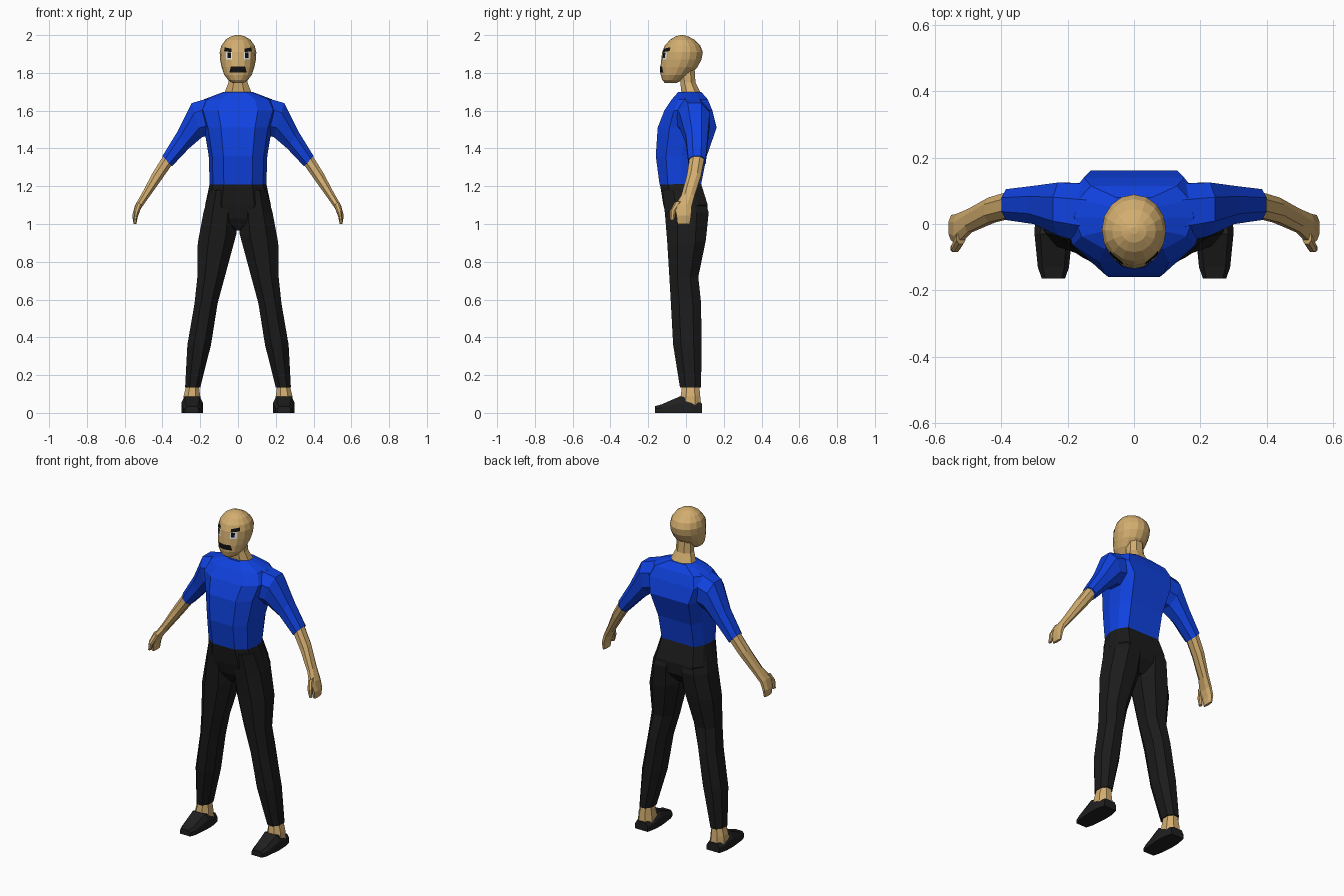
import bpy, bmesh, math
from mathutils import Vector
from mathutils.bvhtree import BVHTree

if "Cube" in bpy.data.objects:
    bpy.data.objects.remove(bpy.data.objects["Cube"])


def material(name, r, g, b):
    m = bpy.data.materials.new(name)
    m.use_nodes = True
    m.diffuse_color = (r, g, b, 1)
    bsdf = m.node_tree.nodes["Principled BSDF"]
    bsdf.inputs["Base Color"].default_value = (r, g, b, 1)
    bsdf.inputs["Roughness"].default_value = 0.9
    return m


SKIN = material("skin", 0.65, 0.42, 0.16)
SHIRT = material("blue shirt", 0.005, 0.055, 0.75)
TROUSERS = material("charcoal trousers", 0.011, 0.011, 0.011)
SHOE = material("dark shoe", 0.014, 0.014, 0.014)
BLACK = material("black", 0.006, 0.006, 0.006)
WHITE = material("eye white", 0.8, 0.8, 0.8)


def finish(name, bm, mat, mirror=False):
    mesh = bpy.data.meshes.new(name)
    bm.to_mesh(mesh)
    bm.free()
    mesh.materials.append(mat)
    ob = bpy.data.objects.new(name, mesh)
    bpy.context.collection.objects.link(ob)
    if mirror:
        ob.modifiers.new("Mirror", 'MIRROR')
    return ob


def skin(name, rings, mat, mirror=False):
    """Bridge successive rings of points and close both ends."""
    bm = bmesh.new()
    loops = [[bm.verts.new(p) for p in ring] for ring in rings]
    for lo, hi in zip(loops, loops[1:]):
        n = len(lo)
        for i in range(n):
            j = (i + 1) % n
            bm.faces.new((lo[i], lo[j], hi[j], hi[i]))
    bm.faces.new(loops[0])
    bm.faces.new(loops[-1])
    bmesh.ops.recalc_face_normals(bm, faces=bm.faces)
    return finish(name, bm, mat, mirror)


def section(a, b, front, back, shape):
    """Fit a unit outline between side points a and b (x, z) and two depths."""
    pts = []
    for u, v in shape:
        t, s = (u + 1) / 2, (v + 1) / 2
        pts.append((a[0] + (b[0] - a[0]) * t, front + (back - front) * s,
                    a[1] + (b[1] - a[1]) * t))
    return pts


def upright(rows, shape):
    return [section((-w, z), (w, z), f, b, shape) for z, w, f, b in rows]


def limb(rows, shape):
    return [section(a, b, f, k, shape) for a, b, f, k in rows]


def circle(n):
    return [(math.cos(math.tau * i / n), math.sin(math.tau * i / n)) for i in range(n)]


def both(half):
    return half + [(-u, v) for u, v in reversed(half)]


OCT = both([(0.45, -1), (1, -0.45), (1, 0.45), (0.45, 1)])
CHEST = both([(0.5, -1), (0.88, -0.6), (1, 0), (0.94, 0.55), (0.72, 1)])

# Torso and shirt sleeves
skin("shirt_body", upright([
    (1.21, 0.15, -0.14, 0.08), (1.36, 0.155, -0.16, 0.11),
    (1.51, 0.18, -0.15, 0.162), (1.6, 0.21, -0.115, 0.14),
    (1.66, 0.18, -0.075, 0.115), (1.7, 0.075, -0.04, 0.08)], CHEST), SHIRT)
skin("sleeves", limb([
    ((0.1, 1.48), (0.09, 1.685), -0.07, 0.12),
    ((0.19, 1.46), (0.245, 1.64), -0.035, 0.125),
    ((0.26, 1.4), (0.32, 1.49), 0, 0.115),
    ((0.35, 1.305), (0.4, 1.36), 0.012, 0.105)], OCT), SHIRT, True)

# Forearms, hands and thumbs
skin("forearms_and_hands", limb([
    ((0.345, 1.32), (0.39, 1.37), 0.02, 0.098),
    ((0.405, 1.235), (0.452, 1.27), 0.005, 0.08),
    ((0.48, 1.13), (0.51, 1.16), -0.025, 0.045),
    ((0.515, 1.08), (0.545, 1.1), -0.06, 0.03),
    ((0.53, 1.04), (0.56, 1.045), -0.05, 0.027),
    ((0.538, 1.0), (0.553, 1.0), -0.045, 0.02)], OCT), SKIN, True)
skin("thumbs", limb([
    ((0.508, 1.1), (0.535, 1.12), -0.06, -0.02),
    ((0.525, 1.06), (0.55, 1.07), -0.085, -0.055),
    ((0.537, 1.02), (0.553, 1.02), -0.085, -0.062)], OCT), SKIN, True)

# Trousers
skin("trouser_hips", upright([
    (1.213, 0.15, -0.138, 0.08), (1.1, 0.174, -0.12, 0.115),
    (1.03, 0.13, -0.1, 0.11), (0.965, 0.015, -0.06, 0.06)], CHEST), TROUSERS)
skin("trouser_legs", limb([
    ((0.02, 1.18), (0.15, 1.18), -0.125, 0.085),
    ((0.005, 1.06), (0.183, 1.06), -0.112, 0.12),
    ((0.008, 0.95), (0.213, 0.9), -0.1, 0.105),
    ((0.07, 0.72), (0.215, 0.72), -0.088, 0.065),
    ((0.108, 0.58), (0.23, 0.58), -0.08, 0.08),
    ((0.143, 0.36), (0.268, 0.36), -0.068, 0.082),
    ((0.2, 0.135), (0.28, 0.135), -0.032, 0.08)], OCT), TROUSERS, True)

# Ankles and shoes
skin("ankles", limb([
    ((0.195, 0.04), (0.292, 0.04), -0.04, 0.08),
    ((0.2, 0.09), (0.288, 0.09), -0.028, 0.075),
    ((0.208, 0.15), (0.272, 0.15), -0.02, 0.07)], OCT), SKIN, True)
shoe_rings = []
for y, w, top in [(-0.165, 0.035, 0.035), (-0.13, 0.047, 0.045),
                  (-0.03, 0.057, 0.088), (0.03, 0.055, 0.068), (0.085, 0.043, 0.05)]:
    outline = both([(w, 0), (w, top * 0.6), (w * 0.7, top)])
    shoe_rings.append([(0.243 + u, y, z) for u, z in outline])
skin("shoes", shoe_rings, SHOE, True)

# Neck and head
skin("neck", upright([
    (1.67, 0.085, -0.03, 0.085), (1.7, 0.07, -0.025, 0.075),
    (1.75, 0.05, -0.03, 0.05), (1.83, 0.045, -0.04, 0.045)], OCT), SKIN)
head = skin("head", upright([
    (1.747, 0.03, -0.112, -0.05), (1.762, 0.052, -0.126, -0.02),
    (1.79, 0.073, -0.134, 0.02), (1.83, 0.087, -0.135, 0.06),
    (1.87, 0.095, -0.131, 0.082), (1.91, 0.097, -0.126, 0.089),
    (1.945, 0.088, -0.112, 0.075), (1.975, 0.066, -0.085, 0.045),
    (1.993, 0.038, -0.056, 0.012), (2.0, 0.012, -0.03, -0.01)], circle(16)), SKIN)

# Face plates laid on the front of the head
surface = BVHTree.FromPolygons([v.co for v in head.data.vertices],
                               [p.vertices[:] for p in head.data.polygons])


def plate(name, corners, mat, lift, mirror=False):
    """Corners are (x, z): lower left, lower right, upper right, upper left."""
    bm = bmesh.new()
    n = 8
    c = [Vector(p) for p in corners]
    grid = []
    for j in range(n + 1):
        row = []
        for i in range(n + 1):
            p = c[0].lerp(c[1], i / n).lerp(c[3].lerp(c[2], i / n), j / n)
            hit = surface.ray_cast(Vector((p.x, -1, p.y)), Vector((0, 1, 0)))[0]
            row.append(bm.verts.new((p.x, hit.y - lift, p.y)))
        grid.append(row)
    for j in range(n):
        for i in range(n):
            bm.faces.new((grid[j][i], grid[j][i + 1], grid[j + 1][i + 1], grid[j + 1][i]))
    return finish(name, bm, mat, mirror)


def box(x0, x1, z0, z1):
    return [(x0, z0), (x1, z0), (x1, z1), (x0, z1)]


plate("eyebrows", [(0.035, 1.91), (0.074, 1.915), (0.07, 1.935), (0.035, 1.928)],
      BLACK, 0.004, True)
plate("eyes", box(0.032, 0.064, 1.872, 1.91), WHITE, 0.002, True)
plate("pupils", box(0.038, 0.055, 1.88, 1.908), BLACK, 0.004, True)
plate("mouth", [(-0.045, 1.803), (0.045, 1.803), (0.038, 1.834), (-0.038, 1.834)],
      BLACK, 0.003)
